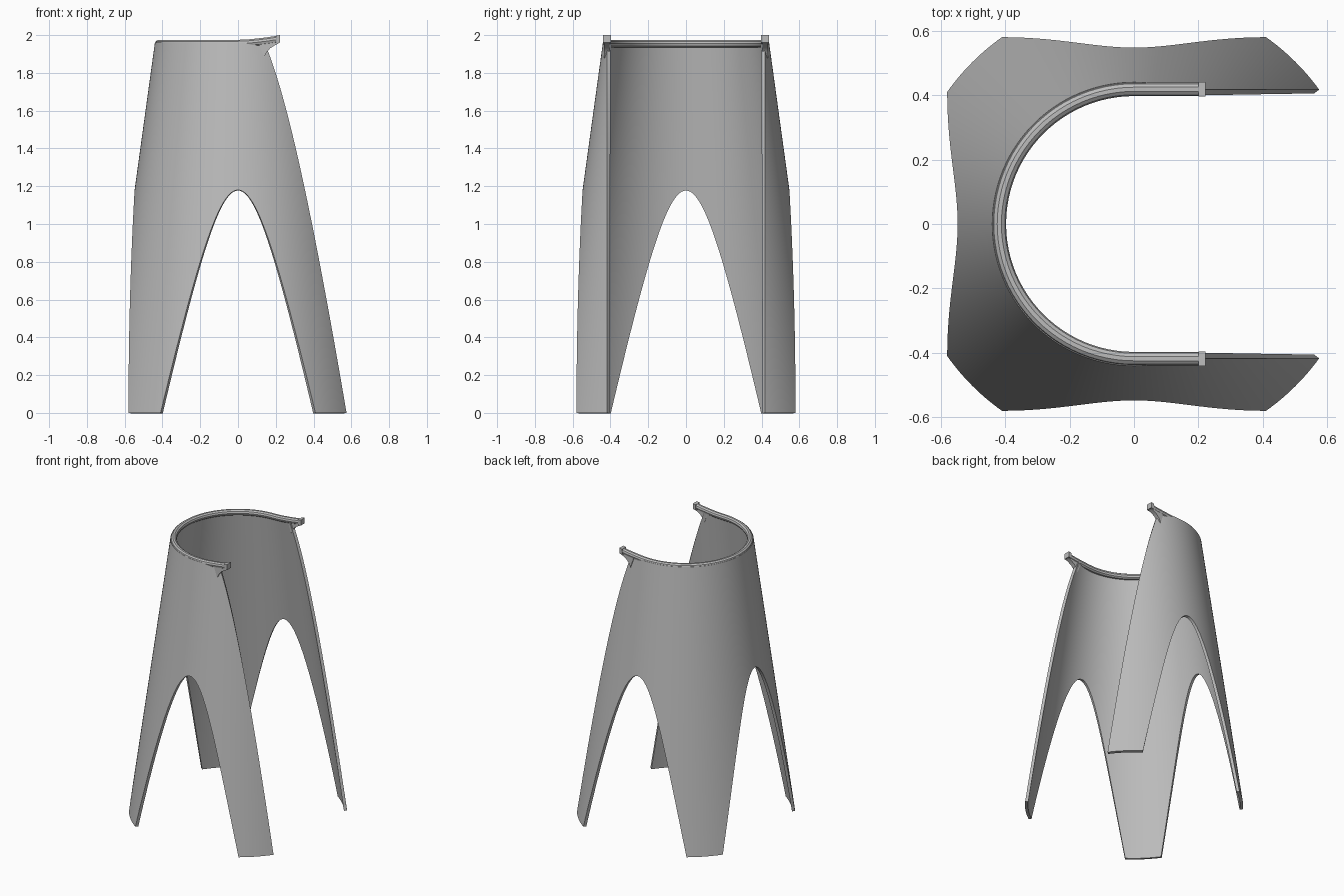
import bpy, bmesh
from math import sin, cos, asin, radians, degrees, sqrt, pi

cube = bpy.data.objects.get("Cube")
if cube:
    bpy.data.objects.remove(cube)

grey = bpy.data.materials.new("plain grey")
grey.use_nodes = True
colour = (0.5, 0.5, 0.5, 1)
grey.diffuse_color = colour
grey.node_tree.nodes["Principled BSDF"].inputs["Base Color"].default_value = colour

TOP, R_TOP, R_FOOT = 1.96, 0.44, 0.71   # cone
SLIT = 0.417                            # half width of the open side
APEX, WALL = 1.18, 0.02                 # arch height, wall thickness


def radius(z):
    return R_FOOT + (R_TOP - R_FOOT) * z / TOP


def arch_half_width(z):
    drop = APEX - z
    return sqrt(drop * drop + 1.9 * drop) / 4.65


def low_edge(angle):
    """Height of the lower edge: an arch around each axis, flat at the feet."""
    off = abs((angle + 45) % 90 - 45)
    lo, hi = 0.0, APEX
    if radius(0) * sin(radians(off)) >= arch_half_width(0):
        return 0.0
    for _ in range(40):
        mid = (lo + hi) / 2
        if radius(mid) * sin(radians(off)) < arch_half_width(mid):
            lo = mid
        else:
            hi = mid
    return lo


def high_edge(angle):
    """Height of the upper edge: the rim, or the straight cut of the open side."""
    if angle > 90:
        return TOP
    r = SLIT / sin(radians(angle))
    return max(0.0, min(TOP, (R_FOOT - r) / (R_FOOT - R_TOP) * TOP))


def finish(obj, angle=35):
    obj.data.materials.append(grey)
    bpy.ops.object.select_all(action='DESELECT')
    obj.select_set(True)
    bpy.context.view_layer.objects.active = obj
    bpy.ops.object.shade_smooth_by_angle(angle=radians(angle))


def mesh_object(name, bm):
    mesh = bpy.data.meshes.new(name)
    bm.to_mesh(mesh)
    bm.free()
    obj = bpy.data.objects.new(name, mesh)
    bpy.context.collection.objects.link(obj)
    return obj


# Conical shell with four legs: columns of the cone between both edges
foot = degrees(asin(arch_half_width(0) / radius(0)))
start = degrees(asin(SLIT / R_FOOT))
rim_start = degrees(asin(SLIT / R_TOP))
stops = [start, 90 - foot, rim_start, 90, 90 + foot, 180 - foot, 180]
angles = [start]
for a, b in zip(stops, stops[1:]):
    n = max(2, round((b - a) / 1.2))
    angles += [a + (b - a) * i / n for i in range(1, n + 1)]
angles += [360 - a for a in reversed(angles[:-1])]

ROWS = 14
bm = bmesh.new()
columns = []
for angle in angles:
    side = angle if angle <= 180 else 360 - angle
    lo, hi = low_edge(side), high_edge(side)
    column = []
    for i in range(ROWS + 1):
        z = lo + (hi - lo) * i / ROWS
        r = radius(z)
        column.append(bm.verts.new((r * cos(radians(angle)), r * sin(radians(angle)), z)))
    columns.append(column)
for c, d in zip(columns, columns[1:]):
    for i in range(ROWS):
        bm.faces.new((c[i], d[i], d[i + 1], c[i + 1]))
bmesh.ops.remove_doubles(bm, verts=bm.verts, dist=0.0005)
shell = mesh_object("leg_shell", bm)
solid = shell.modifiers.new("wall", 'SOLIDIFY')
solid.thickness = WALL
solid.offset = -1
bpy.context.view_layer.objects.active = shell
bpy.ops.object.modifier_apply(modifier=solid.name)
finish(shell)

# Round rim: half circle with straight arms that rise to their tips
RIM = 0.418
arm = [(0.21, 1.977), (0.16, 1.969), (0.11, 1.963), (0.05, 1.957)]
path = [(x, RIM, z) for x, z in arm]
path += [(RIM * cos(pi / 2 + pi * i / 48), RIM * sin(pi / 2 + pi * i / 48), 1.955)
         for i in range(49)]
path += [(x, -RIM, z) for x, z in reversed(arm)]
curve = bpy.data.curves.new("rim_tube", 'CURVE')
curve.dimensions = '3D'
curve.bevel_depth = 0.021
curve.bevel_resolution = 3
curve.use_fill_caps = True
spline = curve.splines.new('POLY')
spline.points.add(len(path) - 1)
for point, co in zip(spline.points, path):
    point.co = (*co, 1)
rim = bpy.data.objects.new("rim_tube", curve)
bpy.context.collection.objects.link(rim)
bpy.ops.object.select_all(action='DESELECT')
rim.select_set(True)
bpy.context.view_layer.objects.active = rim
bpy.ops.object.convert(target='MESH')
finish(bpy.context.view_layer.objects.active)


def plate(name, profile, y0, y1):
    """Flat profile in x and z, extruded along y."""
    bm = bmesh.new()
    face = bm.faces.new([bm.verts.new((x, y0, z)) for x, z in profile])
    new = bmesh.ops.extrude_face_region(bm, geom=[face])["geom"]
    bmesh.ops.translate(bm, vec=(0, y1 - y0, 0),
                        verts=[v for v in new if isinstance(v, bmesh.types.BMVert)])
    bmesh.ops.recalc_face_normals(bm, faces=bm.faces)
    finish(mesh_object(name, bm), 25)


# Brackets under the rim arms and square tips at their ends
bracket = [(0.11, 1.96), (0.138, 1.88), (0.15, 1.907), (0.17, 1.93),
           (0.195, 1.946), (0.215, 1.956), (0.215, 1.975)]
tip = [(0.2, 1.957), (0.222, 1.96), (0.222, 2.0), (0.2, 1.997)]
for name, s in (("back", 1), ("front", -1)):
    plate(name + "_bracket", bracket, s * 0.405, s * 0.434)
    plate(name + "_arm_tip", tip, s * 0.396, s * 0.44)
